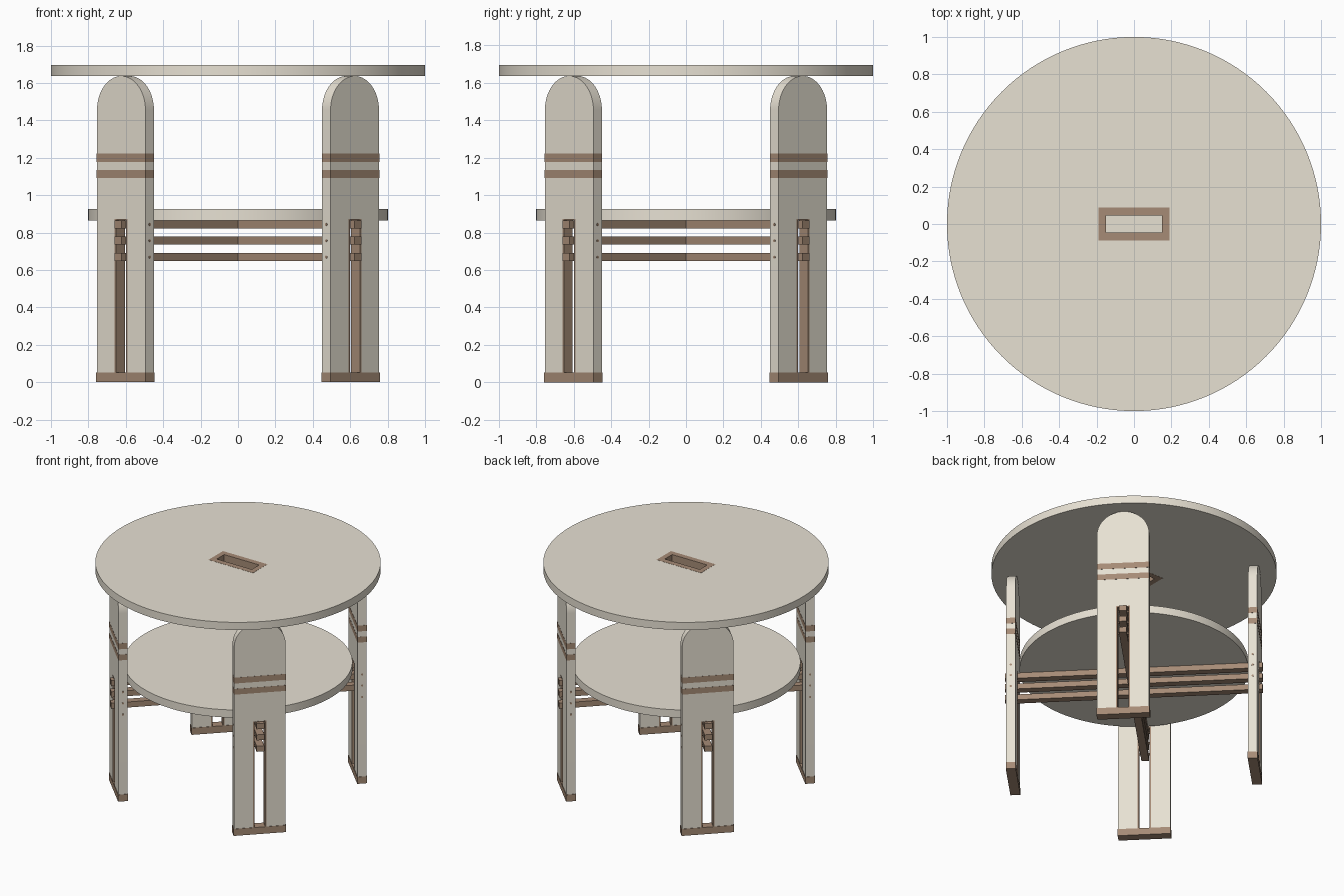
import bpy, bmesh, math
from mathutils import Matrix

if "Cube" in bpy.data.objects:
    bpy.data.objects.remove(bpy.data.objects["Cube"])


def material(name, rgb):
    m = bpy.data.materials.new(name)
    m.diffuse_color = (*rgb, 1)
    m.use_nodes = True
    m.node_tree.nodes["Principled BSDF"].inputs["Base Color"].default_value = m.diffuse_color
    return m


CREAM = material("cream_wood", (0.80, 0.75, 0.65))
BROWN = material("brown_wood", (0.38, 0.26, 0.18))


def finish(name, bm, mat, turn=0.0):
    """Turn the mesh about z and link it as a named object."""
    bmesh.ops.transform(bm, matrix=Matrix.Rotation(turn, 4, 'Z'), verts=bm.verts)
    bmesh.ops.recalc_face_normals(bm, faces=bm.faces)
    me = bpy.data.meshes.new(name)
    bm.to_mesh(me)
    bm.free()
    ob = bpy.data.objects.new(name, me)
    me.materials.append(mat)
    bpy.context.collection.objects.link(ob)
    return ob


def box(name, x, y, z, mat, turn=0.0):
    """Box from (min, max) pairs."""
    bm = bmesh.new()
    bmesh.ops.create_cube(bm, size=1)
    for v in bm.verts:
        v.co = [(a + b) / 2 + c * (b - a) for (a, b), c in zip((x, y, z), v.co)]
    return finish(name, bm, mat, turn)


def cylinder(name, r, depth, matrix, mat, segments, turn=0.0):
    bm = bmesh.new()
    bmesh.ops.create_cone(bm, cap_ends=True, segments=segments, radius1=r,
                          radius2=r, depth=depth, matrix=matrix)
    return finish(name, bm, mat, turn)


def plate(name, profile, x0, x1, mat, turn):
    """Extrude a (y, z) outline from x0 to x1."""
    bm = bmesh.new()
    face = bm.faces.new([bm.verts.new((x0, y, z)) for y, z in profile])
    side = bmesh.ops.extrude_face_region(bm, geom=[face])["geom"]
    verts = [g for g in side if isinstance(g, bmesh.types.BMVert)]
    bmesh.ops.translate(bm, vec=(x1 - x0, 0, 0), verts=verts)
    return finish(name, bm, mat, turn)


# Table top with a framed slot, and the lower shelf
TOP = (1.637, 1.696)
top = cylinder("table_top", 1.0, TOP[1] - TOP[0],
               Matrix.Translation((0, 0, sum(TOP) / 2)), CREAM, 128)
cutter = box("slot_cutter", (-.19, .19), (-.088, .088), (1.5, 1.8), CREAM)
cutter.hide_render = True
mod = top.modifiers.new("slot", 'BOOLEAN')
mod.object = cutter
mod.solver = 'EXACT'
bpy.context.view_layer.objects.active = top
bpy.ops.object.modifier_apply(modifier="slot")
bpy.data.objects.remove(cutter)

FRAME = (TOP[0] - .001, TOP[1] + .001)
for s, label in ((-1, "a"), (1, "b")):
    box("slot_frame_long_" + label, (-.19, .19), sorted((s * .045, s * .088)), FRAME, BROWN)
    box("slot_frame_short_" + label, sorted((s * .15, s * .19)), (-.045, .045), FRAME, BROWN)

cylinder("lower_shelf", 0.802, 0.06, Matrix.Translation((0, 0, .896)), CREAM, 128)

# Leg sizes: radial span, half width, slot and foot
R0, R1, HW = 0.819, 0.883, 0.1835
SLOT, SLOT_TOP, FOOT = 0.048, 0.872, 0.053
LINE = 0.010
BEAMS = (0.843, 0.757, 0.669)

arc = [(HW * math.cos(math.pi * i / 32), TOP[0] - HW + HW * math.sin(math.pi * i / 32))
       for i in range(33)]
leg_outline = ([(SLOT, FOOT), (HW, FOOT)] + arc +
               [(-HW, FOOT), (-SLOT, FOOT), (-SLOT, SLOT_TOP), (SLOT, SLOT_TOP)])
i_w, i_t = SLOT - LINE, SLOT_TOP - LINE / 2
lining_outline = [(SLOT, FOOT), (SLOT, SLOT_TOP), (-SLOT, SLOT_TOP), (-SLOT, FOOT),
                  (-i_w, FOOT), (-i_w, i_t), (i_w, i_t), (i_w, FOOT)]

for k in range(4):
    turn = math.radians(45 + 90 * k)
    n = f"_{k + 1}"
    # Arched, slotted leg with lining, foot and inlaid bands
    plate("leg" + n, leg_outline, R0, R1, CREAM, turn)
    plate("slot_lining" + n, lining_outline, R0 - .001, R1 + .001, BROWN, turn)
    box("foot" + n, (R0 - .003, R1 + .003), (-HW - .003, HW + .003), (0, FOOT), BROWN, turn)
    for label, z in (("lower", (1.091, 1.135)), ("upper", (1.177, 1.222))):
        box(f"{label}_band{n}", (R0 - .001, R1 + .001), (-HW - .001, HW + .001), z, BROWN, turn)
    # Cross beams: one diagonal runs through, the other butts against it
    for j, z in enumerate(BEAMS):
        start = 0.0 if k % 2 == 0 else 0.027
        box(f"beam{n}_{j + 1}", (start, .907), (-.027, .027), (z - .0215, z + .0215), BROWN, turn)
        pin = Matrix.Translation(((R0 + R1) / 2, 0, z)) @ Matrix.Rotation(math.pi / 2, 4, 'X')
        cylinder(f"pin{n}_{j + 1}", .008, 2 * HW + .003, pin, BROWN, 12, turn)

# Smooth round surfaces, keep edges sharp
bpy.ops.object.select_all(action='SELECT')
bpy.context.view_layer.objects.active = top
bpy.ops.object.shade_smooth_by_angle(angle=math.radians(30))
